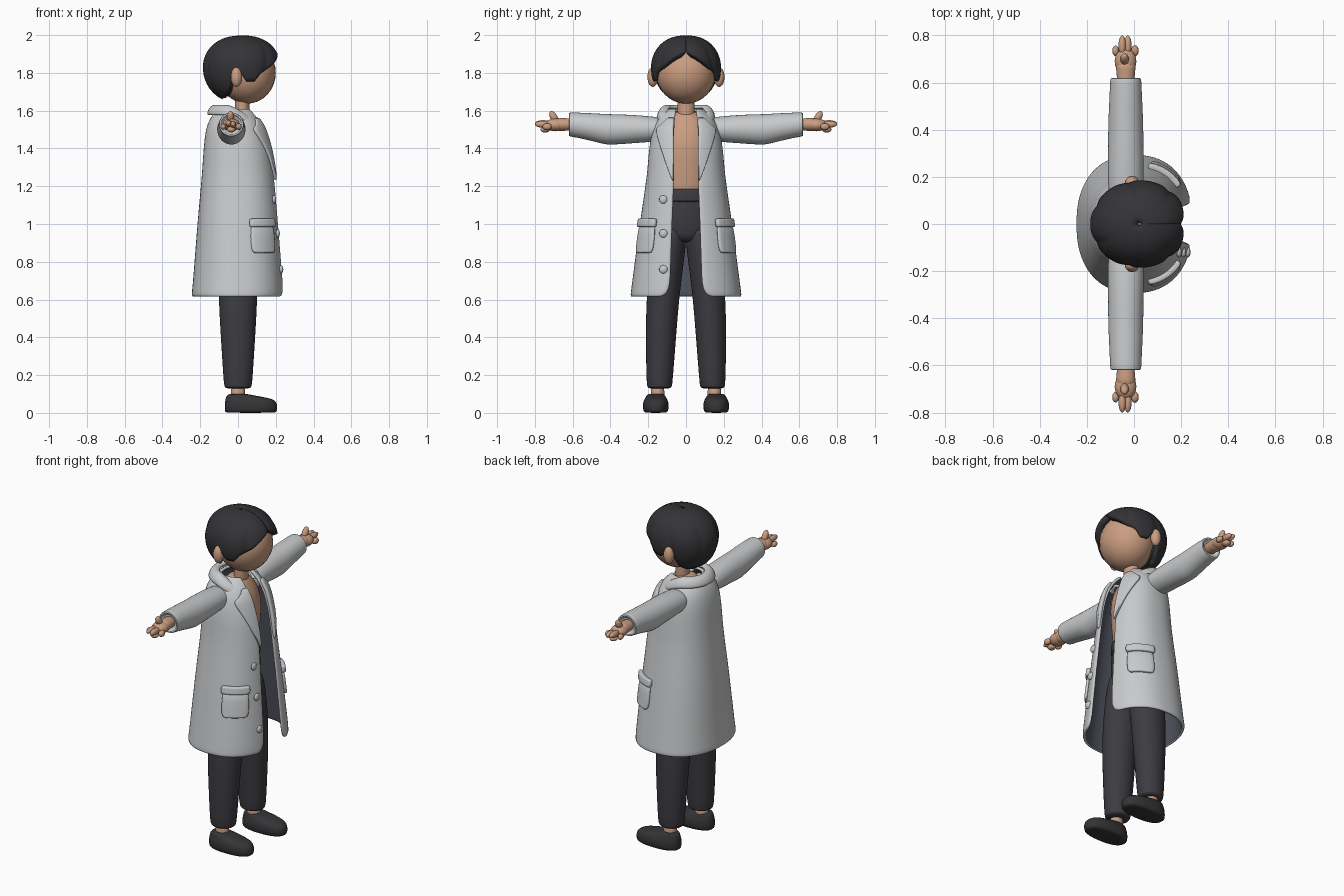
import bpy, bmesh
from math import sin, cos, pi, asin, acos, radians, copysign
from mathutils import Vector

if "Cube" in bpy.data.objects:
    bpy.data.objects.remove(bpy.data.objects["Cube"])


def material(name, rgb):
    m = bpy.data.materials.new(name)
    m.use_nodes = True
    m.diffuse_color = (*rgb, 1)
    m.node_tree.nodes["Principled BSDF"].inputs["Base Color"].default_value = (*rgb, 1)
    return m


SKIN = material("skin", (0.60, 0.34, 0.22))
COAT = material("coat_grey", (0.58, 0.59, 0.60))
LINING = material("lining_dark", (0.09, 0.095, 0.12))
PANTS = material("trouser_charcoal", (0.046, 0.044, 0.052))
HAIR = material("hair_black", (0.034, 0.034, 0.038))
SHOE = material("shoe_black", (0.035, 0.034, 0.037))


def finish(name, verts, faces, mats, thick=0, subdiv=1, angle=50, fix=False):
    me = bpy.data.meshes.new(name)
    me.from_pydata(verts, [], faces)
    if fix:
        bm = bmesh.new()
        bm.from_mesh(me)
        bmesh.ops.recalc_face_normals(bm, faces=bm.faces)
        bm.to_mesh(me)
        bm.free()
    ob = bpy.data.objects.new(name, me)
    bpy.context.collection.objects.link(ob)
    for m in mats:
        me.materials.append(m)
    bpy.ops.object.select_all(action='DESELECT')
    ob.select_set(True)
    bpy.context.view_layer.objects.active = ob
    if thick:
        s = ob.modifiers.new("Thickness", 'SOLIDIFY')
        s.thickness, s.offset = thick, -1
        s.material_offset = len(mats) - 1
    if subdiv:
        ob.modifiers.new("Smooth", 'SUBSURF').levels = subdiv
        ob.modifiers["Smooth"].render_levels = subdiv
    bpy.ops.object.shade_smooth_by_angle(angle=radians(angle))
    return ob


def sgnpow(v, e):
    return copysign(abs(v) ** e, v)


def loft(name, rings, mat, along='z', n=2.0, seg=24, **kw):
    """Closed body through elliptical rings (x, y, z, radius_a, radius_b)."""
    verts, faces = [], []
    for x, y, z, a, b in rings:
        for k in range(seg):
            t = 2 * pi * k / seg
            u, v = a * sgnpow(cos(t), 2 / n), b * sgnpow(sin(t), 2 / n)
            verts.append((x + u, y + v, z) if along == 'z' else (x + u, y, z + v))
    for i in range(len(rings) - 1):
        for k in range(seg):
            p, q = i * seg + k, i * seg + (k + 1) % seg
            faces.append((p, q, q + seg, p + seg))
    faces.append(tuple(range(seg))[::-1])
    faces.append(tuple(range(len(verts) - seg, len(verts))))
    return finish(name, verts, faces, [mat], fix=True, **kw)


def sheet(name, rows, mats, **kw):
    """Open grid through equal rows of points, bottom row first."""
    w = len(rows[0])
    faces = [(i * w + j, i * w + j + 1, (i + 1) * w + j + 1, (i + 1) * w + j)
             for i in range(len(rows) - 1) for j in range(w - 1)]
    return finish(name, [p for r in rows for p in r], faces, mats, **kw)


def blob(name, loc, scale, mat, tilt=0):
    bpy.ops.mesh.primitive_uv_sphere_add(segments=24, ring_count=16, radius=1,
                                         location=loc, rotation=(tilt, 0, 0))
    ob = bpy.context.object
    ob.name, ob.scale = name, scale
    ob.data.materials.append(mat)
    bpy.ops.object.shade_smooth()
    return ob


def interp(table, key):
    """Piecewise linear lookup in rows sorted by their first entry."""
    for a, b in zip(table, table[1:]):
        if key <= b[0]:
            f = max(0, (key - a[0]) / (b[0] - a[0]))
            return [p + (q - p) * f for p, q in zip(a[1:], b[1:])]
    return list(table[-1][1:])


# Coat profile: height, back x, front x, half width, half opening
PROFILE = [(0.615, -0.245, 0.25, 0.295, 0.13), (0.635, -0.245, 0.25, 0.293, 0.10),
           (0.68, -0.24, 0.248, 0.287, 0.085), (1.0, -0.215, 0.222, 0.245, 0.075),
           (1.25, -0.192, 0.20, 0.208, 0.065), (1.4, -0.182, 0.178, 0.195, 0.065),
           (1.5, -0.172, 0.148, 0.18, 0.065), (1.56, -0.15, 0.115, 0.15, 0.062),
           (1.60, -0.115, 0.085, 0.105, 0.058), (1.615, -0.085, 0.07, 0.08, 0.055)]
POW = 2.3


def coat_point(t, z, off=0):
    back, front, ry, _ = interp(PROFILE, z)
    rx = (front - back) / 2
    return ((front + back) / 2 + (rx + off) * sgnpow(cos(t), 2 / POW),
            (ry + off) * sgnpow(sin(t), 2 / POW), z)


def coat_angle(y, z):
    return asin(min(1, (y / interp(PROFILE, z)[2]) ** (POW / 2)))


def coat_patch(name, rows, off, side, cols=8, thick=0.02, **kw):
    """Plate lying on the coat; rows are (height, start angle, end angle)."""
    pts = []
    for z, a, b in rows:
        if side < 0:
            a, b = -b, -a
        pts.append([coat_point(a + (b - a) * k / cols, z, off) for k in range(cols + 1)])
    return sheet(name, pts, [COAT], thick=thick, **kw)


# Open coat with dark lining
levels = [p[0] for p in PROFILE[:3]] + [0.76, 0.88, 1.0, 1.12, 1.25, 1.33] + [p[0] for p in PROFILE[5:]]
coat_rows = []
for z in levels:
    t0 = coat_angle(interp(PROFILE, z)[3], z)
    coat_rows.append([coat_point(t0 + (2 * pi - 2 * t0) * k / 48, z) for k in range(49)])
sheet("coat", coat_rows, [COAT, LINING], thick=0.018)

# Folded collar
collar = []
for r, h in ((0.078, 1.575), (0.080, 1.592), (0.062, 1.625), (0.035, 1.634), (0.012, 1.622)):
    row = []
    for k in range(33):
        t = radians(40 + 280 * k / 32)
        dip = 0.085 * max(0, (0.35 + cos(t)) / 1.35) ** 1.3
        row.append((-0.015 + (0.07 + r) * cos(t), (0.075 + r) * sin(t), h - dip))
    collar.append(row)
sheet("collar", collar, [COAT], thick=0.018)

for s, side in ((1, "left"), (-1, "right")):
    # Lapel, pocket and flap
    lapel = [(z, coat_angle(a, z), coat_angle(b, z)) for z, a, b in
             ((1.23, .064, .07), (1.29, .062, .092), (1.38, .062, .122),
              (1.47, .062, .148), (1.51, .062, .155), (1.525, .062, .125), (1.57, .06, .09))]
    coat_patch(side + "_lapel", lapel, 0.014, s)
    a, b = radians(37), radians(77)
    coat_patch(side + "_pocket", [(0.848, a + 0.09, b - 0.09), (0.855, a + 0.03, b - 0.03),
                                  (0.88, a, b), (1.0, a, b)], 0.014, s)
    coat_patch(side + "_pocket_flap", [(0.985, a, b), (0.99, a - 0.03, b + 0.03),
                                       (1.025, a - 0.03, b + 0.03), (1.03, a, b)], 0.022, s, thick=0.028)

    # Sleeve with hollow cuff
    sleeve = ((.08, 1.50, .068, .055), (.16, 1.502, .077, .066), (.28, 1.503, .076, .076),
              (.40, 1.500, .075, .082), (.43, 1.502, .075, .081), (.53, 1.518, .070, .071),
              (.60, 1.526, .067, .065), (.62, 1.527, .066, .064), (.622, 1.527, .054, .052),
              (.60, 1.527, .052, .050))
    loft(side + "_sleeve", [(-.035, s * y, z, p, q) for y, z, p, q in sleeve], COAT, along='y')

    # Hand
    loft(side + "_wrist", [(-.035, s * y, 1.527, r, r * 0.85) for y, r in
                           ((.57, .036), (.62, .037), (.66, .042), (.69, .042))], SKIN, along='y')
    blob(side + "_palm", (-.036, s * .69, 1.525), (.046, .055, .034), SKIN)
    for name, x, y, z, size in (("fore_finger", -.050, .757, 1.532, (.016, .043, .018)),
                                ("middle_finger", -.026, .757, 1.528, (.016, .043, .018)),
                                ("ring_finger", .004, .735, 1.515, (.016, .024, .018)),
                                ("little_finger", -.078, .735, 1.515, (.014, .022, .016)),
                                ("curled_finger", -.036, .745, 1.500, (.022, .025, .016))):
        blob(side + "_" + name, (x, s * y, z), size, SKIN)
    blob(side + "_thumb", (-.04, s * .70, 1.565), (.018, .019, .036), SKIN, tilt=-s * 0.5)

    # Trouser leg, ankle and shoe
    leg = ((.128, .140, .060, .055), (.135, .140, .073, .066), (.17, .140, .077, .070),
           (.40, .133, .092, .081), (.62, .123, .104, .088), (.80, .100, .108, .090),
           (.93, .078, .110, .082), (1.0, .066, .10, .066))
    loft(side + "_trouser_leg", [(0, s * y, z, p, q) for z, y, p, q in leg], PANTS)
    loft(side + "_ankle", [(0, s * .15, z, .038, .036) for z in (.06, .10, .15)], SKIN)
    shoe = ((0, -.064, .198, .056), (.006, -.070, .206, .064), (.03, -.072, .210, .070),
            (.06, -.070, .205, .067), (.076, -.066, .180, .058), (.088, -.062, .11, .052),
            (.098, -.052, .06, .045), (.100, -.04, .045, .036))
    loft(side + "_shoe", [((p + q) / 2, s * .16, z, (q - p) / 2, r) for z, p, q, r in shoe], SHOE, n=2.4)

    # Ear
    blob(side + "_ear", (-.008, s * .176, 1.778), (.030, .028, .052), SKIN)

# Buttons down one front edge
for i, z in enumerate((1.13, 0.95, 0.76)):
    x, y, _ = coat_point(-coat_angle(.12, z), z)
    blob("button_%d" % (i + 1), (x + .003, y, z), (.011, .022, .022), COAT)

# Body
loft("torso", [(0, 0, z, a, b) for z, a, b in
               ((1.10, .105, .125), (1.2, .108, .128), (1.35, .122, .142), (1.45, .12, .145),
                (1.53, .09, .12), (1.58, .06, .07), (1.60, .045, .05))], SKIN)
loft("neck", [(.022, 0, z, .038, .045) for z in (1.52, 1.6, 1.66, 1.72)], SKIN)
loft("hips", [(0, 0, z, a, b) for z, a, b in
              ((.90, .085, .10), (.94, .105, .145), (1.02, .116, .152), (1.13, .113, .135),
               (1.17, .110, .13))], PANTS)
loft("waistband", [(0, 0, z, a, a + .022) for z, a in
                   ((1.112, .112), (1.118, .120), (1.182, .117), (1.188, .110))], PANTS)

# Head
blob("head", (.048, 0, 1.80), (.152, .158, .163), SKIN)

# Hair cap: grooved locks down to a hairline set by direction (degrees, height)
HAIRLINE = [(0, 1.915), (20, 1.885), (42, 1.835), (62, 1.795), (70, 1.755), (84, 1.755),
            (92, 1.80), (102, 1.79), (115, 1.70), (135, 1.668), (180, 1.66)]
COLS, STEPS = 112, 18
hair_rows = []
for i in range(STEPS, -1, -1):
    row = []
    for k in range(COLS + 1):
        phi = 2 * pi * k / COLS
        low = interp(HAIRLINE, min(phi, 2 * pi - phi) * 180 / pi)[0] - 1.83
        end = acos(low / (0.168 if low > 0 else 0.19))
        a = 0.02 + (end - 0.02) * i / STEPS
        up = cos(a) * (0.168 if a < pi / 2 else 0.19)
        swirl = phi + 0.22 * sin(phi) * cos(a)
        lock = 1 - 0.045 * sin(a) * (1 - abs(sin(3.5 * swirl))) ** 2
        r = sin(a) ** 0.85 * lock
        row.append((.022 + .208 * r * cos(phi), .186 * r * sin(phi), 1.83 + up))
    hair_rows.append(row)
sheet("hair", hair_rows, [HAIR], thick=0.04, subdiv=0, angle=60)
blob("hair_nape", (-.055, 0, 1.765), (.105, .135, .09), HAIR)
